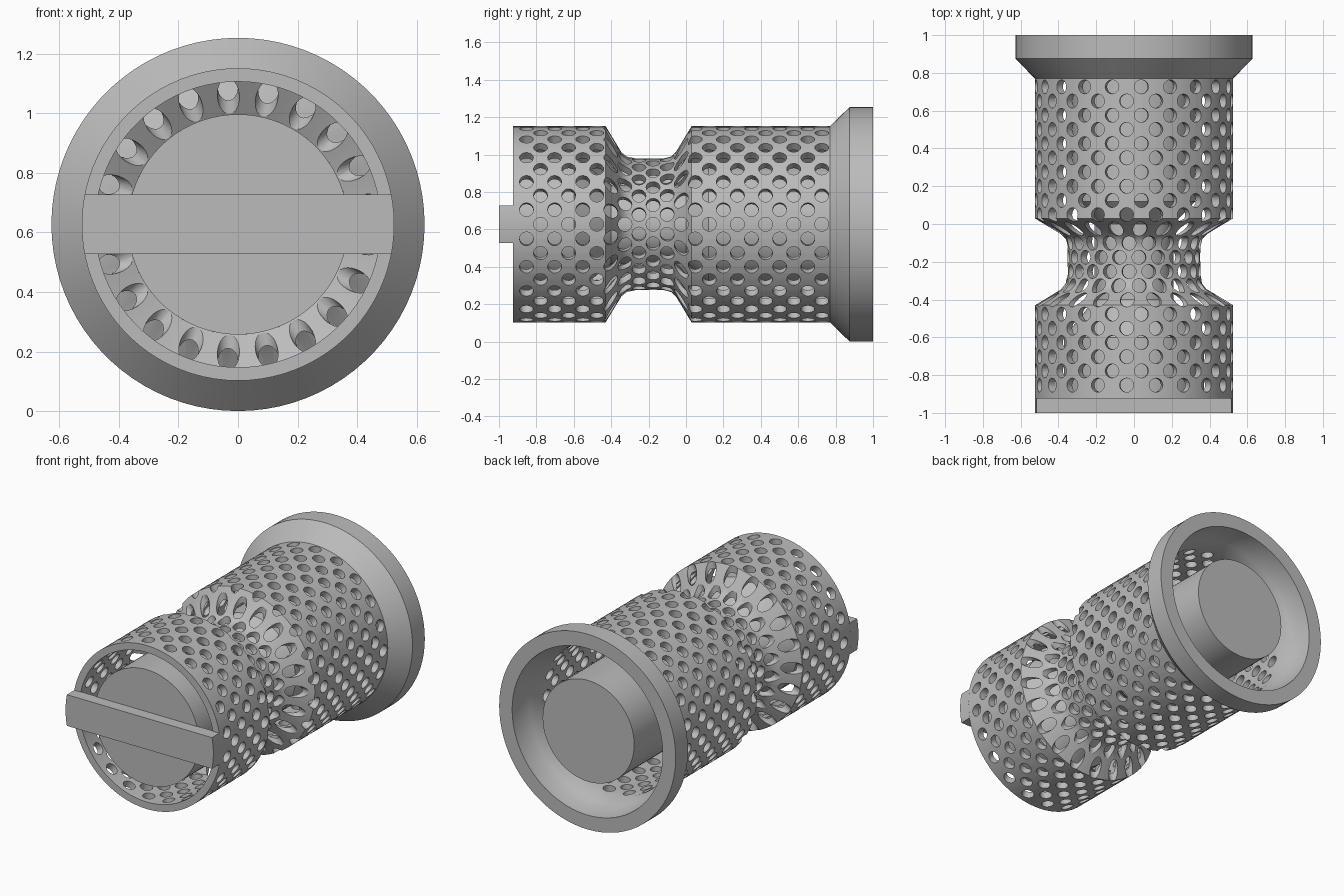
import bpy, bmesh
from math import sin, cos, pi, asin
from mathutils import Matrix, Vector

if "Cube" in bpy.data.objects:
    bpy.data.objects.remove(bpy.data.objects["Cube"])

AXIS_Z = 0.627      # height of the long axis
TUBE_R = 0.525
SEGMENTS = 84

grey = bpy.data.materials.new("plain grey")
grey.use_nodes = True
grey.diffuse_color = (0.5, 0.5, 0.5, 1)
grey.node_tree.nodes["Principled BSDF"].inputs["Base Color"].default_value = (0.5, 0.5, 0.5, 1)


def make_object(name, bm):
    bmesh.ops.recalc_face_normals(bm, faces=bm.faces)
    mesh = bpy.data.meshes.new(name)
    bm.to_mesh(mesh)
    bm.free()
    mesh.materials.append(grey)
    obj = bpy.data.objects.new(name, mesh)
    bpy.context.collection.objects.link(obj)
    return obj


def smooth(obj):
    bpy.ops.object.select_all(action="DESELECT")
    obj.select_set(True)
    bpy.context.view_layer.objects.active = obj
    bpy.ops.object.shade_smooth_by_angle(angle=pi / 6)


def radial(angle, r, y):
    return Vector((r * cos(angle), y, AXIS_Z + r * sin(angle)))


def lathe(name, profile, closed):
    """Turn (radius, y) points around the long axis."""
    bm = bmesh.new()
    rings = [[bm.verts.new(radial(2 * pi * k / SEGMENTS, r, y)) for k in range(SEGMENTS)]
             for r, y in profile]
    pairs = list(zip(rings, rings[1:]))
    if closed:
        pairs.append((rings[-1], rings[0]))
    else:
        bm.faces.new(rings[0])
        bm.faces.new(rings[-1])
    for a, b in pairs:
        for k in range(SEGMENTS):
            n = (k + 1) % SEGMENTS
            bm.faces.new((a[k], a[n], b[n], b[k]))
    return make_object(name, bm)


# Waisted tube with a flared rim at the back
wall = 0.045
waist = [(TUBE_R, -0.43), (0.385, -0.345), (0.362, -0.315), (0.352, -0.27),
         (0.352, -0.12), (0.362, -0.08), (0.385, -0.055), (TUBE_R, 0.03)]
outside = [(TUBE_R, -0.925)] + waist + [(TUBE_R, 0.77), (0.627, 0.875), (0.627, 1.0)]
inside = [(0.535, 1.0), (0.53, 0.93), (0.51, 0.86), (0.48, 0.79)]
inside += [(r - wall, y) for r, y in reversed(waist)] + [(TUBE_R - wall, -0.925)]
shell = lathe("perforated_shell", outside + inside, True)

# Staggered radial drills
ROWS, PER_ROW, HOLE_R = 22, 21, 0.037
bm = bmesh.new()
for row in range(ROWS):
    y = -0.853 + 0.0752 * row
    for k in range(PER_ROW):
        angle = pi * (2 * k + 1 + row % 2) / PER_ROW
        turn = radial(angle, 1, 0) - Vector((0, 0, AXIS_Z))
        place = Matrix.Translation(radial(angle, 0.45, y)) @ turn.to_track_quat("Z", "Y").to_matrix().to_4x4()
        bmesh.ops.create_cone(bm, cap_ends=True, segments=20, radius1=HOLE_R,
                              radius2=HOLE_R, depth=0.34, matrix=place)
drills = make_object("hole_drills", bm)
drills.hide_render = True

cut = shell.modifiers.new("holes", "BOOLEAN")
cut.operation = "DIFFERENCE"
cut.object = drills
cut.solver = "MANIFOLD"
bpy.context.view_layer.update()
graph = bpy.context.evaluated_depsgraph_get()
drilled = bpy.data.meshes.new_from_object(shell.evaluated_get(graph))
shell.modifiers.clear()
shell.data = drilled
bpy.data.objects.remove(drills)
smooth(shell)

# Solid core, narrowed to pass through the waist
core = lathe("inner_core", [(0.37, -0.925), (0.37, -0.6), (0.21, -0.4), (0.21, 0.0),
                            (0.325, 0.12), (0.325, 0.99)], False)
smooth(core)

# Front crossbar with ends following the tube
half = 0.1
tip = asin(half / TUBE_R)
angles = [side + tip * (s / 4 - 1) for side in (0, pi) for s in range(9)]
bm = bmesh.new()
front = bm.faces.new([bm.verts.new(radial(a, TUBE_R, -1.0)) for a in angles])
extruded = bmesh.ops.extrude_face_region(bm, geom=[front], use_keep_orig=True)
for v in extruded["geom"]:
    if isinstance(v, bmesh.types.BMVert):
        v.co.y = -0.92
smooth(make_object("front_crossbar", bm))
